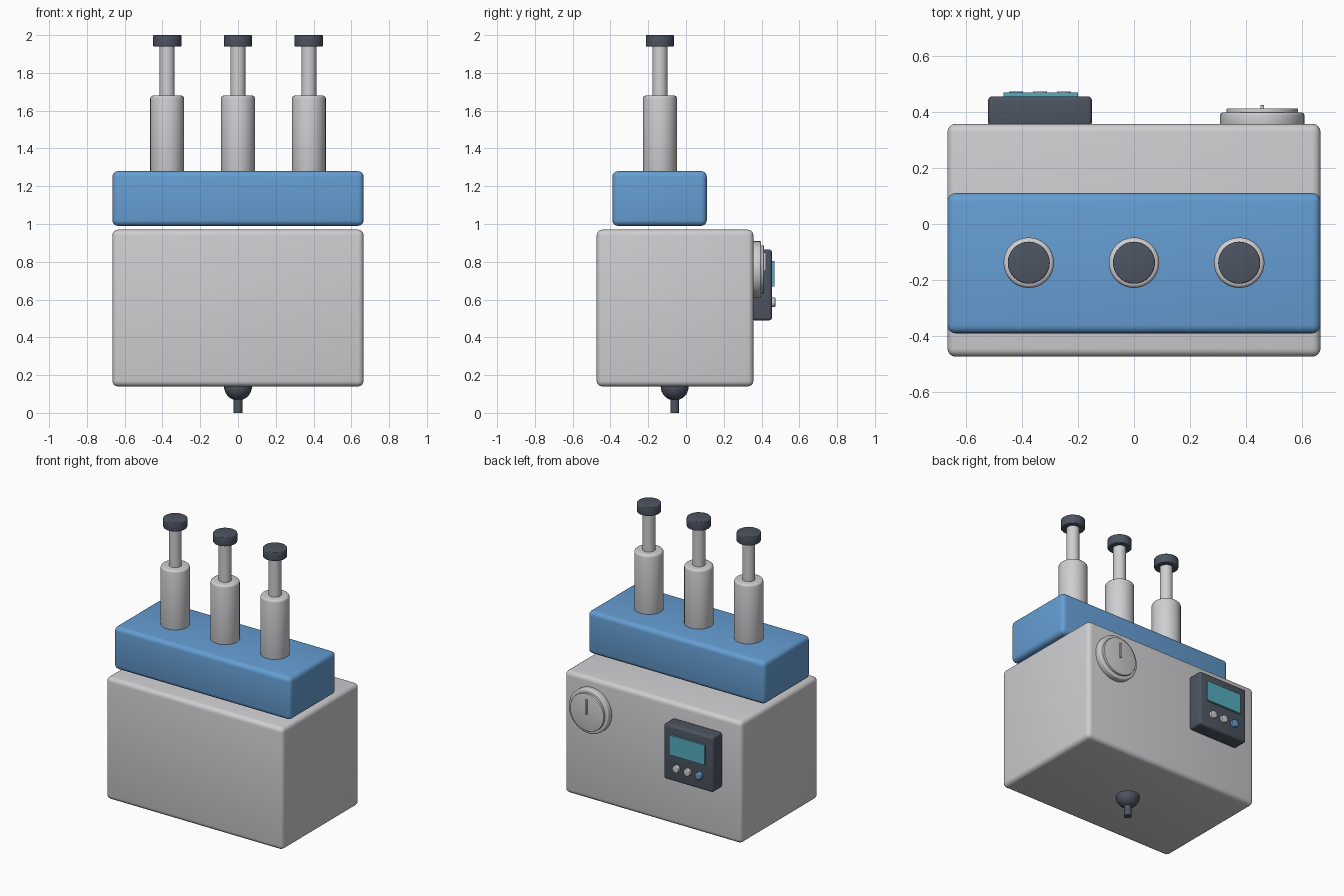
import bpy
import math
from mathutils import Vector

if "Cube" in bpy.data.objects:
    bpy.data.objects.remove(bpy.data.objects["Cube"], do_unlink=True)


def material(name, r, g, b):
    m = bpy.data.materials.new(name)
    m.use_nodes = True
    m.diffuse_color = (r, g, b, 1)
    m.node_tree.nodes["Principled BSDF"].inputs["Base Color"].default_value = (r, g, b, 1)
    return m


grey = material("light grey", 0.62, 0.62, 0.64)
blue = material("blue", 0.13, 0.34, 0.65)
dark = material("dark slate", 0.075, 0.09, 0.12)
teal = material("screen teal", 0.09, 0.42, 0.52)


def finish(obj, name, mat, bevel=0, segments=4):
    obj.name = name
    obj.data.materials.append(mat)
    if bevel:
        mod = obj.modifiers.new("Rounded edges", "BEVEL")
        mod.width = bevel
        mod.segments = segments
        mod.limit_method = "ANGLE"
        mod.angle_limit = math.radians(40)
        bpy.ops.object.modifier_apply(modifier=mod.name)
    bpy.ops.object.shade_smooth_by_angle(angle=math.radians(35))
    return obj


def box(name, low, high, mat, bevel=0):
    low, high = Vector(low), Vector(high)
    bpy.ops.mesh.primitive_cube_add(size=1, location=(low + high) / 2)
    obj = bpy.context.object
    obj.scale = high - low
    bpy.ops.object.transform_apply(location=False, rotation=False, scale=True)
    return finish(obj, name, mat, bevel)


def cylinder(name, start, end, radius, mat, bevel=0, sides=32):
    start, end = Vector(start), Vector(end)
    axis = end - start
    bpy.ops.mesh.primitive_cylinder_add(
        vertices=sides, radius=radius, depth=axis.length, location=(start + end) / 2,
        rotation=axis.to_track_quat("Z", "Y").to_euler())
    return finish(bpy.context.object, name, mat, bevel, 3)


# Main housing and the upper block, separated by a narrow gap
back = 0.357
box("housing", (-0.665, -0.473, 0.14), (0.665, back, 0.97), grey, 0.03)
box("upper_block", (-0.665, -0.39, 0.99), (0.665, 0.11, 1.28), blue, 0.03)

# Three plungers
for side, x in (("right", -0.375), ("middle", 0), ("left", 0.375)):
    y = -0.138
    cylinder(side + "_barrel", (x, y, 1.26), (x, y, 1.68), 0.09, grey, 0.015)
    cylinder(side + "_rod", (x, y, 1.66), (x, y, 1.95), 0.04, grey)
    cylinder(side + "_cap", (x, y, 1.94), (x, y, 2.0), 0.075, dark, 0.005)

# Outlet under the housing
bpy.ops.mesh.primitive_uv_sphere_add(segments=32, ring_count=16, radius=0.074,
                                     location=(0, -0.06, 0.14))
finish(bpy.context.object, "outlet_bulb", dark)
cylinder("outlet_stem", (0, -0.06, 0), (0, -0.06, 0.1), 0.023, dark)

# Control panel on the back
box("control_panel", (-0.52, back - 0.01, 0.49), (-0.15, 0.455, 0.865), dark, 0.015)
box("screen", (-0.465, 0.45, 0.67), (-0.2, 0.468, 0.805), teal)
for name, x, mat in (("inner_button", -0.25, grey), ("middle_button", -0.335, grey),
                     ("outer_button", -0.42, blue)):
    cylinder(name, (x, 0.45, 0.585), (x, 0.473, 0.585), 0.025, mat, 0.004, 20)

# Dial with a pointer on the back
cylinder("dial_ring", (0.457, back - 0.01, 0.76), (0.457, 0.397, 0.76), 0.15, grey, 0.008)
cylinder("dial_face", (0.457, 0.39, 0.76), (0.457, 0.412, 0.76), 0.127, grey, 0.003)
box("dial_pointer", (0.45, 0.405, 0.75), (0.464, 0.424, 0.85), grey, 0.003)
